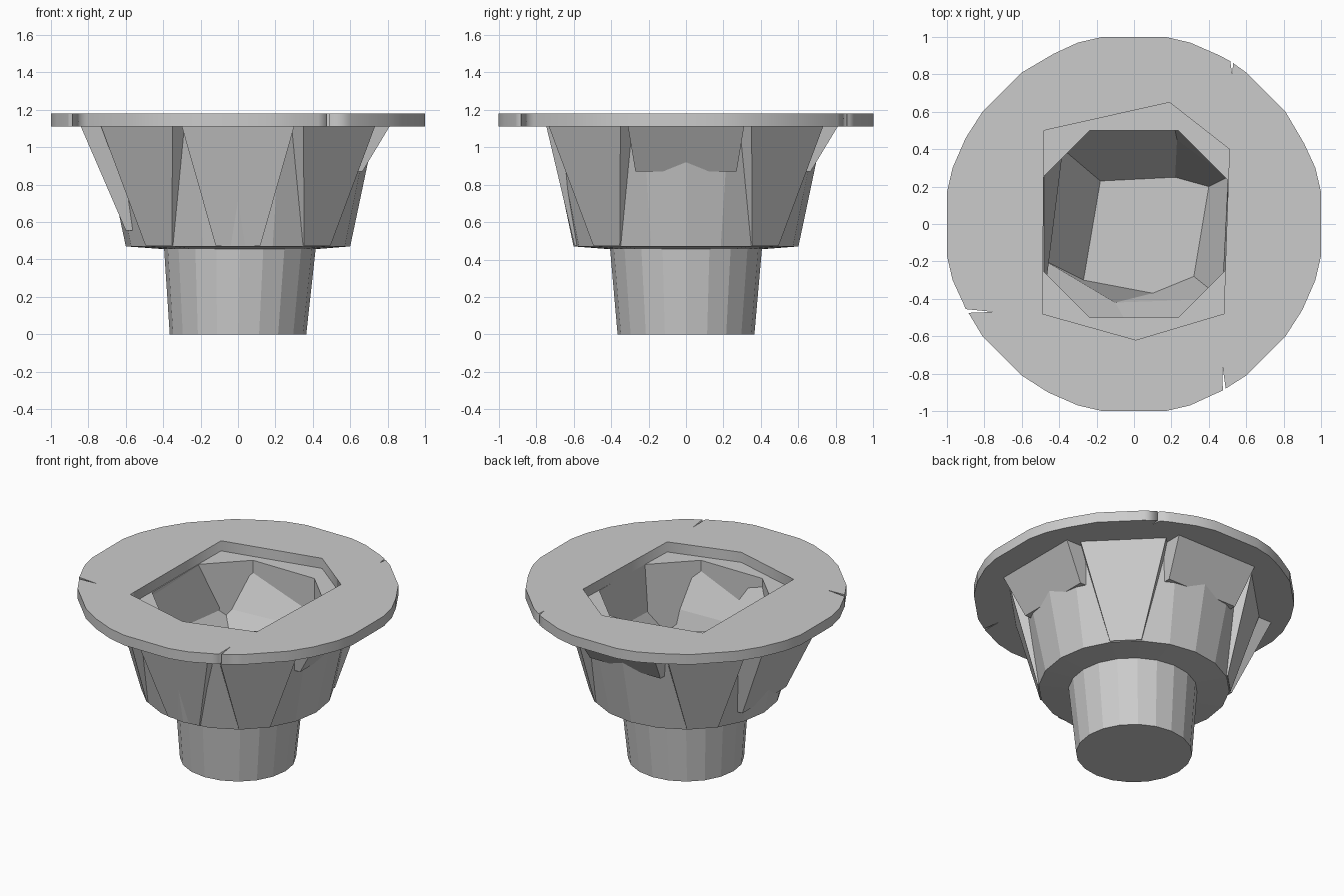
import bpy, bmesh
from math import cos, sin, pi, radians

if "Cube" in bpy.data.objects:
    bpy.data.objects.remove(bpy.data.objects["Cube"])


def loft(name, loops, cap_start=True, cap_end=True, inward=False):
    """Skin equal-length loops of 3D points into one flat-shaded object."""
    bm = bmesh.new()
    rows = [[bm.verts.new(p) for p in loop] for loop in loops]
    n = len(rows[0])
    for a, b in zip(rows, rows[1:]):
        for i in range(n):
            j = (i + 1) % n
            bm.faces.new((a[i], a[j], b[j], b[i]))
    if cap_start:
        bm.faces.new(rows[0][::-1])
    if cap_end:
        bm.faces.new(rows[-1])
    if not inward:
        bmesh.ops.recalc_face_normals(bm, faces=bm.faces)
    mesh = bpy.data.meshes.new(name)
    bm.to_mesh(mesh)
    bm.free()
    ob = bpy.data.objects.new(name, mesh)
    bpy.context.collection.objects.link(ob)
    return ob


def ring(r, z, n=20, cx=0, cy=0):
    return [(cx + r * cos(2 * pi * i / n), cy + r * sin(2 * pi * i / n), z)
            for i in range(n)]


def at_z(points, z):
    return [(x, y, z) for x, y in points]


# Flange plate: faceted round outline, crooked opening, three hairline slits
octant = [(1, .17), (.97, .3), (.91, .43), (.81, .6),
          (.6, .81), (.46, .9), (.3, .97), (.17, 1)]
outline = []
for k in range(4):
    c, s = round(cos(k * pi / 2)), round(sin(k * pi / 2))
    outline += [(c * x - s * y, s * x + c * y) for x, y in octant]


def insert_after(point, extra):
    i = min(range(len(outline)), key=lambda q: (outline[q][0] - point[0]) ** 2
            + (outline[q][1] - point[1]) ** 2)
    outline[i + 1:i + 1] = extra


insert_after((.6, .81), [(.53, .86), (.525, .80), (.515, .87)])
insert_after((-.91, .43 - .86), [])
insert_after((-.91, -.43), [(-.9, -.455), (-.75, -.47), (-.885, -.475)])
insert_after((.46, -.9), [(.475, -.89), (.472, -.75), (.49, -.88)])

opening = [(.48, -.48), (.51, .4), (.19, .65), (-.48, .5), (-.49, -.48), (.01, -.62)]

curve = bpy.data.curves.new("flange_plate", 'CURVE')
curve.dimensions = '2D'
curve.fill_mode = 'BOTH'
curve.extrude = 0.035
for pts in (outline, opening):
    sp = curve.splines.new('POLY')
    sp.points.add(len(pts) - 1)
    for p, (x, y) in zip(sp.points, pts):
        p.co = (x, y, 0, 1)
    sp.use_cyclic_u = True
plate = bpy.data.objects.new("flange_plate", curve)
plate.location.z = 1.145
bpy.context.collection.objects.link(plate)

# Outer shell: flared upper body, flat shoulder, tapered lower cup
loft("outer_shell", [
    ring(.365, 0), ring(.405, .455, cx=.01), ring(.60, .47), ring(.735, 1.11)],
    cap_end=False)

# Inner liner: steep walls from the opening down to the floor
middle = [(.47, -.4), (.5, .25), (.23, .45), (-.38, .4), (-.47, -.2), (-.1, -.42)]
floor = [(.32, -.28), (.4, .2), (.22, .25), (-.18, .23), (-.27, -.3), (.1, -.37)]
loft("inner_liner", [at_z(opening[::-1], 1.11), at_z(middle[::-1], .78),
                     at_z(floor[::-1], .48)],
     cap_start=False, inward=True)


def wedge(name, angle, top, bottom, back=.5):
    """Support under the plate; top and bottom are (reach, half width, height)."""
    loops = []
    for reach, half, z in (bottom, top):
        pts = [(back, -half), (reach, -half), (reach, half), (back, half)]
        a = radians(angle)
        loops.append([(x * cos(a) - y * sin(a), x * sin(a) + y * cos(a), z)
                      for x, y in pts])
    return loft(name, loops)


# Short bosses on the right and back
for side, angle in (("right", 0), ("back", 90)):
    wedge(side + "_boss", angle, (.81, .31, 1.11), (.665, .27, .87))

# Long rib on the left and broad lobe on the front
wedge("left_rib", 180, (.84, .34, 1.11), (.6, .24, .555), back=.48)
wedge("front_lobe", 270, (.745, .3, 1.11), (.595, .12, .475))

# Diagonal lobes between the supports
for k in range(4):
    wedge("diagonal_lobe_%d" % (k + 1), 45 + 90 * k,
          (.765, .27, 1.11), (.6, .1, .475), back=.52)
